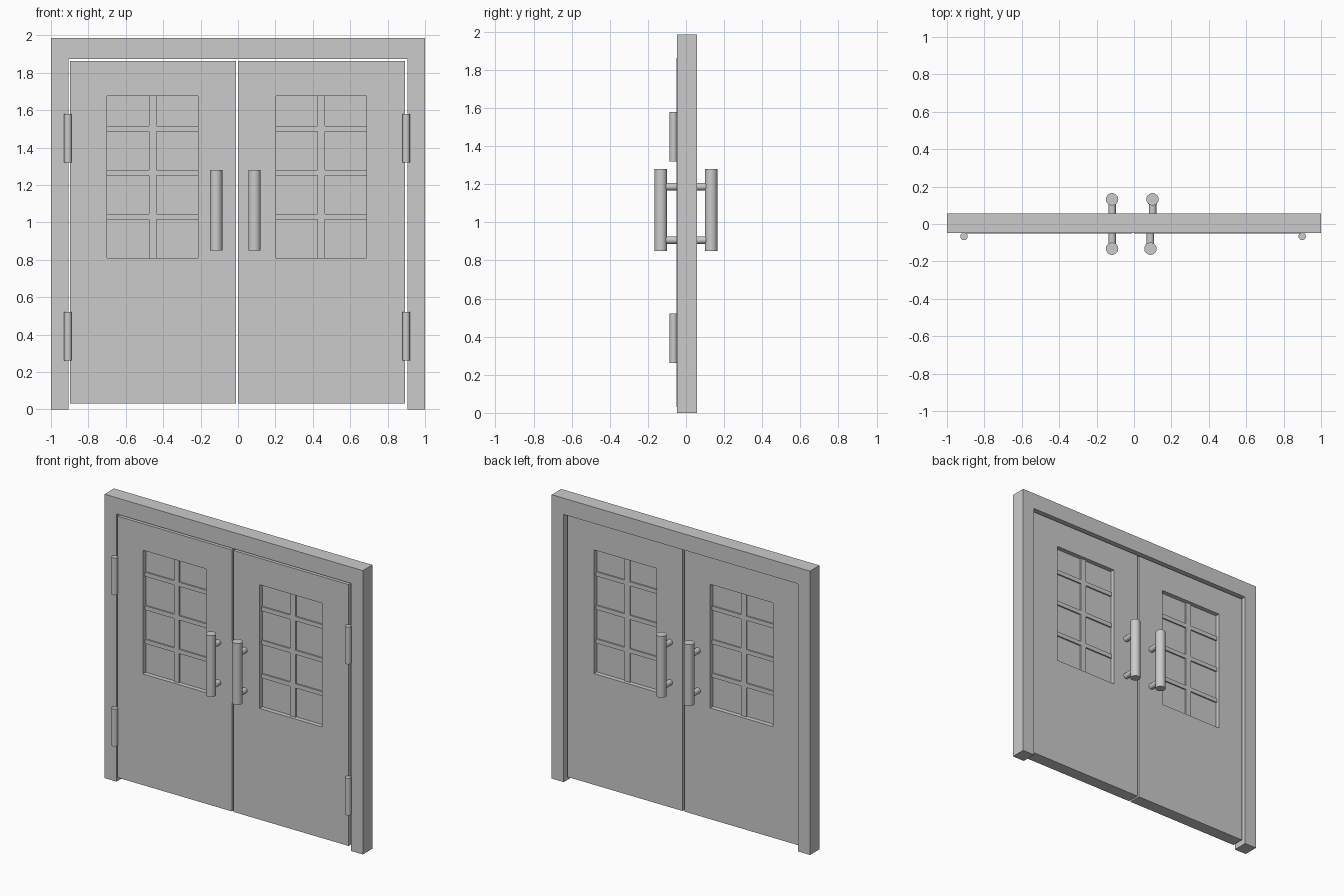
import bpy, bmesh
from math import pi
from mathutils import Vector

if "Cube" in bpy.data.objects:
    bpy.data.objects.remove(bpy.data.objects["Cube"])


def finish(name, bm, smooth=False):
    bmesh.ops.recalc_face_normals(bm, faces=bm.faces[:])
    mesh = bpy.data.meshes.new(name)
    bm.to_mesh(mesh)
    bm.free()
    ob = bpy.data.objects.new(name, mesh)
    bpy.context.collection.objects.link(ob)
    if smooth:
        bpy.context.view_layer.objects.active = ob
        ob.select_set(True)
        bpy.ops.object.shade_smooth_by_angle(angle=pi / 6)
        ob.select_set(False)
    return ob


def box(name, x0, x1, y0, y1, z0, z1):
    bm = bmesh.new()
    bmesh.ops.create_cube(bm, size=1)
    for v in bm.verts:
        v.co = (x0 + (v.co.x + .5) * (x1 - x0),
                y0 + (v.co.y + .5) * (y1 - y0),
                z0 + (v.co.z + .5) * (z1 - z0))
    return finish(name, bm)


def rod(name, a, b, r):
    a, b = Vector(a), Vector(b)
    bm = bmesh.new()
    bmesh.ops.create_cone(bm, cap_ends=True, segments=32, radius1=r, radius2=r,
                          depth=(b - a).length)
    bm.transform((b - a).to_track_quat('Z', 'Y').to_matrix().to_4x4())
    bmesh.ops.translate(bm, verts=bm.verts[:], vec=(a + b) / 2)
    return finish(name, bm, True)


def extrude_profile(name, pts, y0, y1):
    bm = bmesh.new()
    face = bm.faces.new([bm.verts.new((x, y0, z)) for x, z in pts])
    ext = bmesh.ops.extrude_face_region(bm, geom=[face])["geom"]
    bmesh.ops.translate(bm, vec=(0, y1 - y0, 0),
                        verts=[e for e in ext if isinstance(e, bmesh.types.BMVert)])
    return finish(name, bm)


def window_panel(name, outer, inner, y0, y1):
    """Slab with a rectangular through-opening; rectangles are x0, x1, z0, z1."""
    bm = bmesh.new()
    loops = []
    for x0, x1, z0, z1 in (outer, inner):
        for y in (y0, y1):
            loops.append([bm.verts.new((x, y, z)) for x, z in
                          ((x0, z0), (x1, z0), (x1, z1), (x0, z1))])
    of, ob, nf, nb = loops
    for p, q in ((of, nf), (nf, nb), (nb, ob), (ob, of)):
        for i in range(4):
            j = (i + 1) % 4
            bm.faces.new((p[i], p[j], q[j], q[i]))
    return finish(name, bm)


# Surrounding frame: two jambs and a head in one piece
extrude_profile("door_frame", [(-1, 0), (-.907, 0), (-.907, 1.873), (.907, 1.873),
                               (.907, 0), (1, 0), (1, 1.987), (-1, 1.987)], -.048, .057)

# side, door x range, window x range, hinge x, front handle x, back handle x
SIDES = (("left", (-.897, -.012), (-.70, -.213), -.909, -.117, -.117),
         ("right", (.001, .893), (.203, .688), .899, .088, .099))
Z0, Z1 = .81, 1.676

for side, door, win, hinge_x, front_x, back_x in SIDES:
    # Door leaf with its window opening
    window_panel(side + "_door", (*door, .032, 1.862), (*win, Z0, Z1), -.051, .036)

    # Glass and glazing bars
    box(side + "_glass", *win, -.02, .004, Z0, Z1)
    mid = sum(win) / 2
    box(side + "_upright_bar", mid - .02, mid + .02, -.03, .014, Z0, Z1)
    for i, z in enumerate((1.03, 1.265, 1.5)):
        box(f"{side}_cross_bar_{i}", *win, -.03, .014, z - .015, z + .015)

    # Hinge barrels
    for label, z in (("lower", .262), ("upper", 1.32)):
        rod(f"{side}_{label}_hinge", (hinge_x, -.066, z), (hinge_x, -.066, z + .26), .02)

    # Pull handles on both faces, each on two posts
    for label, x, s in (("front", front_x, -1), ("back", back_x, 1)):
        rod(f"{side}_{label}_handle", (x, s * .132, .85), (x, s * .132, 1.28), .033)
        for i, z in enumerate((.907, 1.188)):
            rod(f"{side}_{label}_handle_post_{i}", (x, s * .02, z), (x, s * .13, z), .02)
